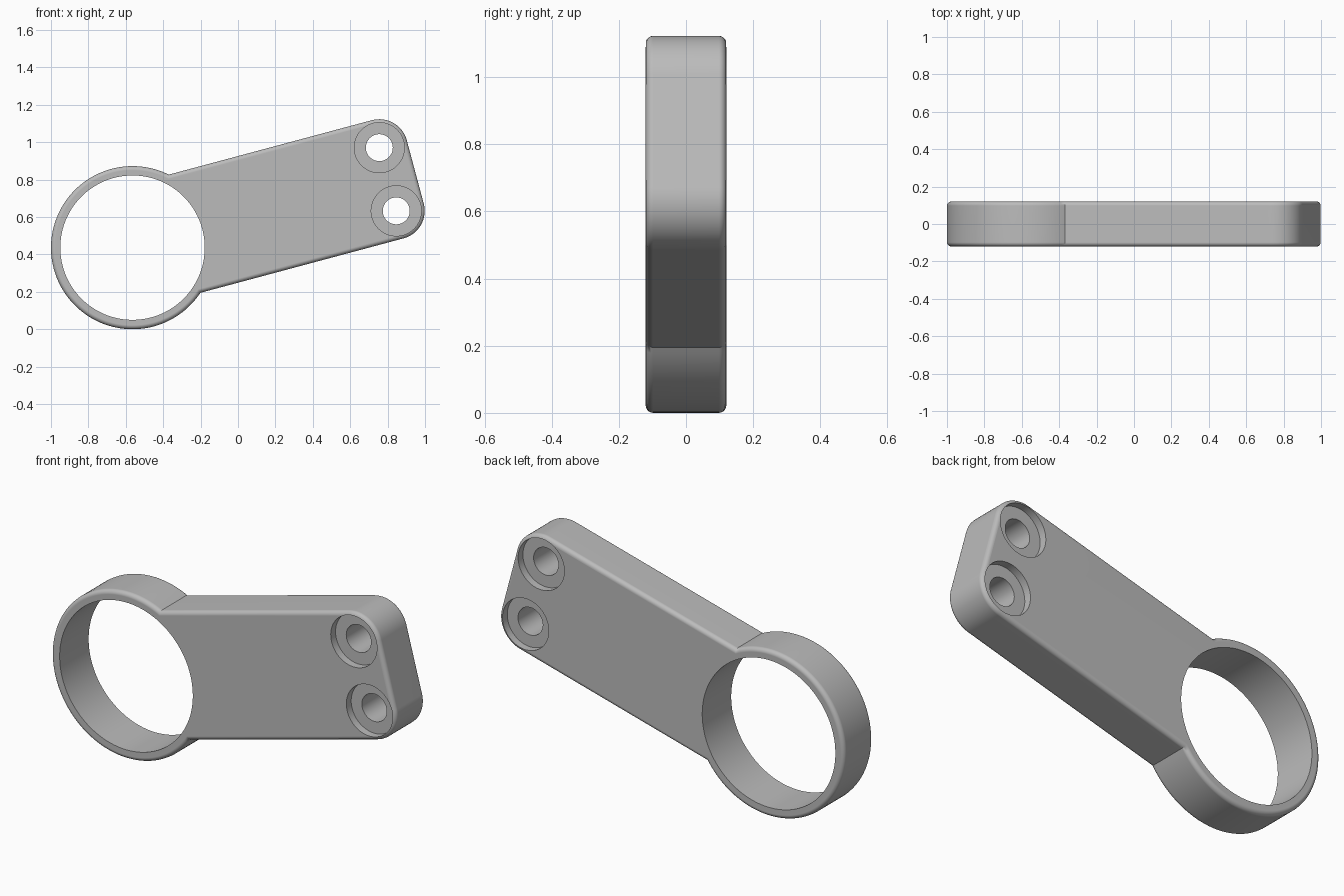
import bpy, bmesh
from math import sin, cos, asin, pi, radians
from mathutils import Vector, Matrix

cube = bpy.data.objects.get("Cube")
if cube:
    bpy.data.objects.remove(cube, do_unlink=True)

RING_R, BORE_R = 0.436, 0.386
HALF_W, CORNER_R = 0.327, 0.152      # arm half width and corner radius
REACH = 1.413                        # ring centre to bolt holes
HALF_T, FILLET = 0.12, 0.022
TILT = radians(15)
CENTRE = Vector((-0.564, 0, 0.436))
place = Matrix.Translation(CENTRE) @ Matrix.Rotation(-TILT, 4, 'Y')

grey = bpy.data.materials.new("Grey metal")
grey.use_nodes = True
colour = (0.5, 0.5, 0.5, 1)
grey.diffuse_color = colour
grey.node_tree.nodes["Principled BSDF"].inputs["Base Color"].default_value = colour


def arc(cx, cz, r, start, end, steps):
    angles = [start + (end - start) * i / steps for i in range(steps + 1)]
    return [(cx + r * cos(a), cz + r * sin(a)) for a in angles]


def new_object(name, bm):
    mesh = bpy.data.meshes.new(name)
    bm.to_mesh(mesh)
    bm.free()
    obj = bpy.data.objects.new(name, mesh)
    bpy.context.collection.objects.link(obj)
    mesh.materials.append(grey)
    return obj


def cut_cylinder(target, x, z, r, y0, y1, sides):
    """Bore a round hole along y, between y0 and y1."""
    bm = bmesh.new()
    bmesh.ops.create_cone(bm, cap_ends=True, segments=sides, radius1=r, radius2=r,
                          depth=y1 - y0)
    move = Matrix.Translation((x, (y0 + y1) / 2, z)) @ Matrix.Rotation(pi / 2, 4, 'X')
    bmesh.ops.transform(bm, matrix=place @ move, verts=bm.verts)
    cutter = new_object("hole_cutter", bm)
    cutter.hide_render = True
    mod = target.modifiers.new("hole", 'BOOLEAN')
    mod.operation, mod.solver, mod.object = 'DIFFERENCE', 'EXACT', cutter
    bpy.context.view_layer.objects.active = target
    bpy.ops.object.modifier_apply(modifier=mod.name)
    bpy.data.objects.remove(cutter, do_unlink=True)


# Outline: round ring end, then the straight arm with two rounded corners
join = asin(HALF_W / RING_R)
hole_z = HALF_W - CORNER_R
outline = arc(0, 0, RING_R, join, 2 * pi - join, 96)
outline += arc(REACH, -hole_z, CORNER_R, -pi / 2, 0, 16)
outline += arc(REACH, hole_z, CORNER_R, 0, pi / 2, 16)

# Solid body with filleted front and back rims
bm = bmesh.new()
front = bm.faces.new([bm.verts.new((x, -HALF_T, z)) for x, z in outline])
extruded = bmesh.ops.extrude_face_region(bm, geom=[front], use_keep_orig=True)
back = [v for v in extruded["geom"] if isinstance(v, bmesh.types.BMVert)]
bmesh.ops.translate(bm, verts=back, vec=(0, 2 * HALF_T, 0))
bmesh.ops.recalc_face_normals(bm, faces=bm.faces)
rims = [e for e in bm.edges if abs(e.verts[0].co.y - e.verts[1].co.y) < 0.001]
bmesh.ops.bevel(bm, geom=rims, offset=FILLET, segments=5, profile=0.5, affect='EDGES')
bmesh.ops.transform(bm, matrix=place, verts=bm.verts)
bracket = new_object("ring_arm_bracket", bm)

# Large bore, bolt holes and the counterbores on both faces
cut_cylinder(bracket, 0, 0, BORE_R, -0.3, 0.3, 128)
for side in (-1, 1):
    z = side * hole_z
    cut_cylinder(bracket, REACH, z, 0.072, -0.3, 0.3, 48)
    cut_cylinder(bracket, REACH, z, 0.134, -0.3, -HALF_T + 0.04, 64)
    cut_cylinder(bracket, REACH, z, 0.134, HALF_T - 0.04, 0.3, 64)

# Smooth curved walls, keep real edges crisp and broad faces flat
bpy.ops.object.select_all(action='DESELECT')
bracket.select_set(True)
bpy.context.view_layer.objects.active = bracket
bpy.ops.object.shade_smooth_by_angle(angle=radians(30))
weighted = bracket.modifiers.new("flat_faces", 'WEIGHTED_NORMAL')
weighted.keep_sharp = True
